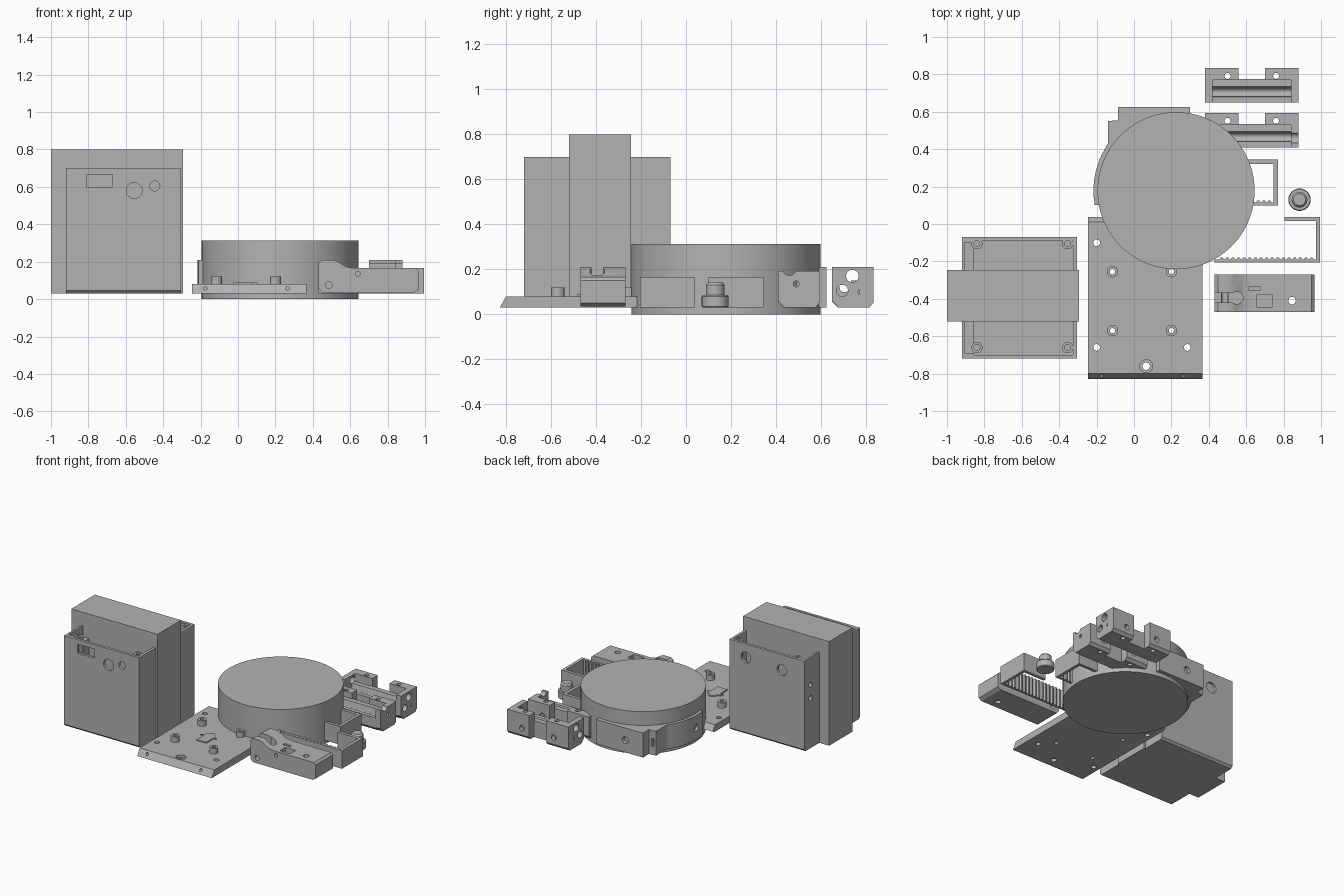
import bpy, bmesh, math
from mathutils import Vector, Matrix

if "Cube" in bpy.data.objects:
    bpy.data.objects.remove(bpy.data.objects["Cube"])

grey = bpy.data.materials.new("plain grey")
grey.diffuse_color = (0.45, 0.45, 0.45, 1)
grey.use_nodes = True
grey.node_tree.nodes["Principled BSDF"].inputs["Base Color"].default_value = grey.diffuse_color
AXES = {'x': lambda u, v, w: (w, u, v),
        'y': lambda u, v, w: (u, w, v),
        'z': lambda u, v, w: (u, v, w)}


def prism(name, pts, axis, a, b):
    """Extrude a 2D outline along an axis from a to b."""
    f = AXES[axis]
    bm = bmesh.new()
    lo = [bm.verts.new(f(u, v, a)) for u, v in pts]
    hi = [bm.verts.new(f(u, v, b)) for u, v in pts]
    n = len(pts)
    bm.faces.new(lo)
    bm.faces.new(hi)
    for i in range(n):
        bm.faces.new((lo[i], lo[(i + 1) % n], hi[(i + 1) % n], hi[i]))
    bmesh.ops.recalc_face_normals(bm, faces=bm.faces)
    me = bpy.data.meshes.new(name)
    bm.to_mesh(me)
    bm.free()
    ob = bpy.data.objects.new(name, me)
    me.materials.append(grey)
    bpy.context.collection.objects.link(ob)
    return ob


def box(name, x0, x1, y0, y1, z0, z1):
    return prism(name, [(x0, y0), (x1, y0), (x1, y1), (x0, y1)], 'z', z0, z1)


def rod(name, u, v, r, axis, a, b, n=24):
    return prism(name, [(u + r * math.cos(2 * math.pi * i / n), v + r * math.sin(2 * math.pi * i / n))
                        for i in range(n)], axis, a, b)


def lathe(name, x, y, rings, n=32):
    """Stack of (radius, height) rings around a vertical axis."""
    bm = bmesh.new()
    loops = [[bm.verts.new((x + r * math.cos(2 * math.pi * i / n), y + r * math.sin(2 * math.pi * i / n), z))
              for i in range(n)] for r, z in rings]
    for p, q in zip(loops, loops[1:]):
        for i in range(n):
            bm.faces.new((p[i], p[(i + 1) % n], q[(i + 1) % n], q[i]))
    bm.faces.new(loops[0][::-1])
    bm.faces.new(loops[-1])
    bmesh.ops.recalc_face_normals(bm, faces=bm.faces)
    me = bpy.data.meshes.new(name)
    bm.to_mesh(me)
    bm.free()
    me.materials.append(grey)
    ob = bpy.data.objects.new(name, me)
    bpy.context.collection.objects.link(ob)
    return ob


def boolean(ob, others, op='DIFFERENCE'):
    """Apply booleans in turn and discard the helper objects."""
    bpy.context.view_layer.objects.active = ob
    for c in others:
        m = ob.modifiers.new("cut", 'BOOLEAN')
        m.operation, m.solver, m.object = op, 'EXACT', c
        bpy.ops.object.modifier_apply(modifier=m.name)
        bpy.data.objects.remove(c)
    return ob


# --- tall case: hollow shell, corner screw posts, front and rear openings
case = prism("case_shell", [(-.705, .03), (-.085, .03), (-.07, .045), (-.07, .70), (-.72, .70), (-.72, .045)],
             'x', -.92, -.305)
boolean(case, [box("c", -.855, -.325, -.70, -.09, .055, .8),
               box("c", -.905, -.85, -.69, -.10, .62, .8),
               box("c", -.81, -.67, -.75, -.69, .60, .665),
               rod("c", -.555, .58, .042, 'y', -.75, -.69),
               rod("c", -.445, .605, .027, 'y', -.75, -.69),
               rod("c", -.44, .60, .04, 'y', -.1, -.05),
               rod("c", -.736, .585, .04, 'y', -.1, -.05),
               rod("c", -.14, .50, .018, 'x', -.95, -.84),
               rod("c", -.14, .40, .018, 'x', -.95, -.84)])
for x in (-.84, -.355):
    for y in (-.66, -.105):
        boolean(rod("case_post", x, y, .03, 'z', .04, .695), [rod("c", x, y, .016, 'z', .55, .8)])
box("case_block", -1, -.295, -.52, -.245, .03, .80)

# --- round drum and the bracket wrapped around its back
drum = rod("drum", .225, .178, .42, 'z', 0, .312, 96)
arc = [(.225 + .442 * math.cos(math.radians(a)), .178 + .442 * math.sin(math.radians(a)))
       for a in range(190, 142, -6)]
bracket = prism("drum_bracket", arc + [(-.14, .43), (-.14, .55), (-.085, .555), (-.085, .625), (.30, .625),
                                       (.30, .4), (.1, .1)], 'z', .03, .21)
boolean(bracket, [rod("c", .06, .12, .025, 'y', .60, .7),
                  rod("c", .19, .12, .025, 'x', -.3, -.2),
                  box("c", -.125, -.105, .53, .6, .09, .15)])

# --- base plate with sloped ends, bosses, holes and arrow
plate = prism("base_plate", [(-.828, .03), (.015, .03), (.038, .04), (.01, .08), (-.80, .08)], 'x', -.245, .365)
bosses = [(x, y) for x in (-.115, .2) for y in (-.57, -.255)]
cuts = [rod("c", x, y, .014, 'z', 0, .2) for x, y in bosses]
cuts += [rod("c", x, y, .018, 'z', 0, .2) for x, y in ((-.2, -.1), (.285, -.66), (-.2, -.66))]
cuts += [rod("c", .065, -.76, .02, 'z', 0, .2), rod("c", .065, -.76, .035, 'z', .06, .2)]
cuts += [rod("c", x, .057, .01, 'y', -.9, -.75) for x in (-.175, .265)]
boolean(plate, cuts)
for x, y in bosses:
    boolean(rod("plate_boss", x, y, .03, 'z', .075, .12), [rod("c", x, y, .014, 'z', 0, .2)])
prism("plate_arrow", [(0, -.485), (.08, -.485), (.08, -.40), (.105, -.40), (.04, -.335), (-.025, -.40), (0, -.40)],
      'z', .078, .088)

# --- clamp lever: raised nose, falling to a flat handle
lever = prism("clamp_lever", [(.43, .06), (.45, .035), (.94, .035), (.965, .05), (.965, .15), (.95, .165),
                              (.62, .165), (.58, .172), (.535, .20), (.51, .21), (.45, .21), (.43, .195)],
              'y', -.47, -.27)
boolean(lever, [box("c", .4, .55, -.42, -.37, .08, .3),
                rod("c", .55, -.395, .033, 'z', .08, .3),
                box("c", .655, .74, -.445, -.38, .10, .3),
                box("c", .615, .675, -.355, -.335, .12, .3),
                rod("c", .845, -.41, .02, 'z', 0, .3),
                rod("c", .485, .075, .018, 'y', -.5, -.2),
                rod("c", .64, .135, .013, 'y', -.5, -.2)])


# --- toothed hook frames: long toothed wall, end wall and short return
def rack(name, right, y0, y1, ret):
    left, w = right - .565, .023
    pts = [(left, y0), (right, y0), (right, y1), (right - ret, y1), (right - ret, y1 - w),
           (right - w, y1 - w), (right - w, y0 + .014)]
    x = right - w - .01
    while x - .03 > left:
        pts += [(x, y0 + .014), (x - .008, y0 + .026), (x - .018, y0 + .026), (x - .026, y0 + .014)]
        x -= .03
    pts.append((left, y0 + .014))
    prism(name, pts, 'z', .03, .165)


rack("front_rack", .995, -.205, .038, .19)
rack("rear_rack", .77, .10, .345, .19)

# --- small knob
lathe("knob", .885, .13, [(.055, .03), (.06, .035), (.06, .08), (.056, .085), (.042, .085),
                          (.042, .13), (.032, .142)])


# --- clamp jaws: grooved rail, two rear posts and end plates
def jaw(name, y, top, ends):
    rail = prism(name + "_rail", [(y, .055), (y + .025, .03), (y + .125, .03), (y + .125, .15), (y + .085, .15),
                                  (y + .075, .11), (y + .04, .11), (y + .03, .13), (y, .13)], 'x', .415, .845)
    boolean(rail, [rod("c", y + .055, .12, .022, 'x', .4, .9)])
    for x0, x1, hx in ((.38, .56, .50), (.70, .88, .76)):
        post = prism(name + "_post", [(y + .12, .03), (y + .165, .03), (y + .183, .05),
                                      (y + .183, top), (y + .12, top)], 'x', x0, x1)
        boolean(post, [rod("c", hx, y + .142, .016, 'z', 0, .3),
                       rod("c", hx, .10, .02, 'y', y, y + .3)])
    for x0, x1 in ((.38, .42), (.84, .88)):
        end = prism(name + "_end", [(y, .06), (y + .03, .03), (y + .155, .03), (y + .183, .06),
                                    (y + .183, top), (y, top)], 'x', x0, x1)
        out = .38 if x0 < .5 else .88
        d = .035 if x0 < .5 else -.035
        corner = prism("c", [(out - d, y - .035), (out + d, y - .035), (out - d, y + .035)], 'z', 0, .4)
        boolean(end, [corner] + [rod("c", y + a, b, r, 'x', x0 - .1, x1 + .1) for a, b, r in ends])


jaw("rear_jaw", .65, .21, [(.09, .17, .028), (.045, .105, .026), (.135, .10, .02)])
jaw("inner_jaw", .41, .193, [(.05, .20, .028), (.08, .135, .013), (.14, .20, .02)])

# smooth only the shallow angles of round parts
bpy.ops.object.select_all(action='DESELECT')
for ob in bpy.context.scene.objects:
    ob.select_set(True)
bpy.context.view_layer.objects.active = drum
bpy.ops.object.shade_smooth_by_angle(angle=math.radians(30))
